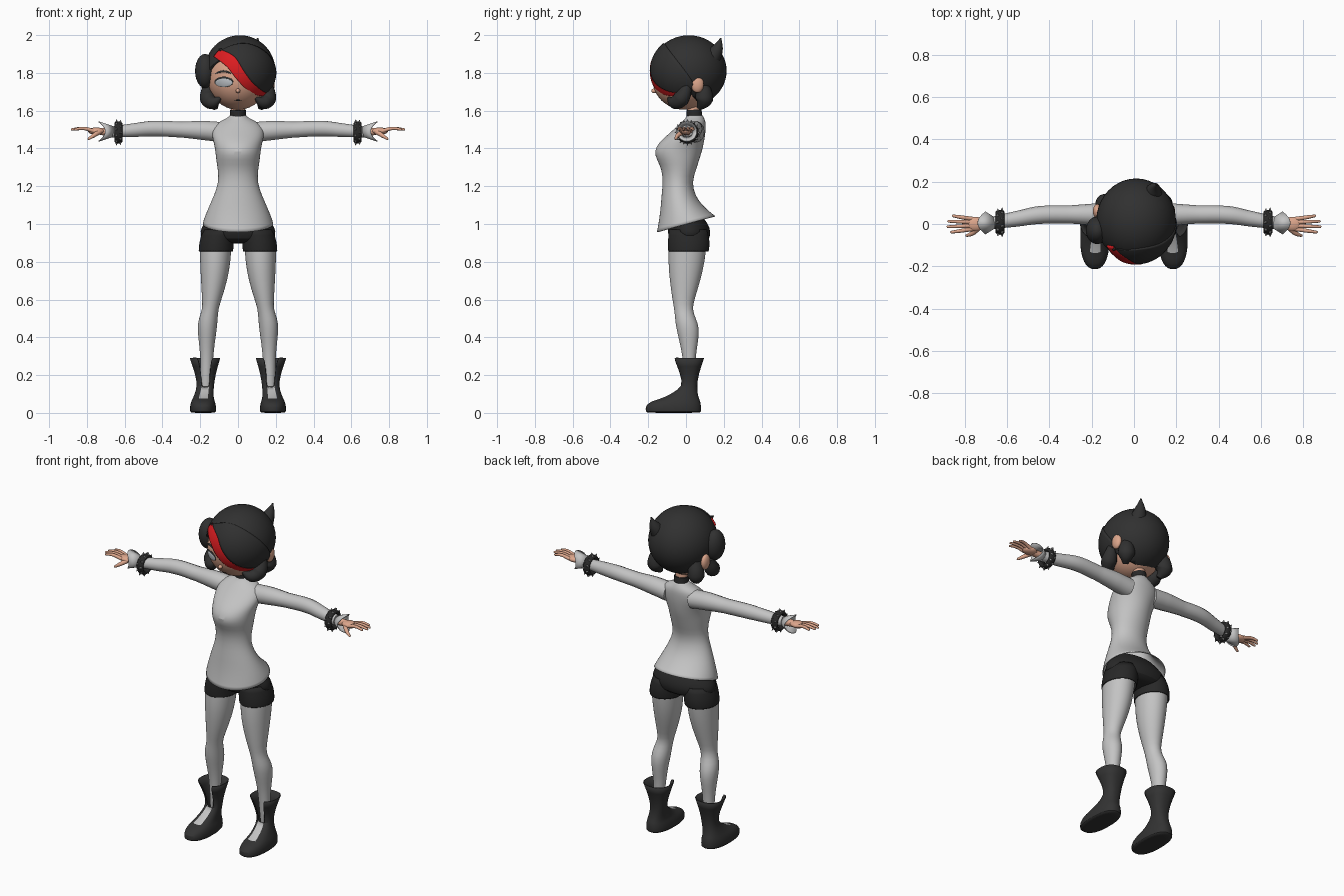
import bpy, bmesh, math
from mathutils import Vector

if "Cube" in bpy.data.objects:
    bpy.data.objects.remove(bpy.data.objects["Cube"])

def material(name, r, g, b):
    m = bpy.data.materials.new(name)
    m.diffuse_color = (r, g, b, 1)
    m.use_nodes = True
    m.node_tree.nodes["Principled BSDF"].inputs["Base Color"].default_value = m.diffuse_color
    return m

HAIR = material("hair charcoal", .03, .03, .03)
SHORT = material("shorts black", .021, .021, .021)
BOOT = material("boot black", .033, .033, .033)
CLOTH = material("light grey cloth", .55, .55, .55)
SKIN = material("skin", .72, .38, .26)
RED = material("red streak", .72, .012, .015)
EYE = material("eye grey", .5, .53, .56)
METAL = material("stud metal", .3, .3, .3)

def make(name, bm, mats, subsurf=0, thick=0):
    me = bpy.data.meshes.new(name)
    bm.to_mesh(me)
    bm.free()
    ob = bpy.data.objects.new(name, me)
    bpy.context.collection.objects.link(ob)
    for m in mats:
        me.materials.append(m)
    if subsurf:
        ob.modifiers.new("smooth", 'SUBSURF').levels = subsurf
        ob.modifiers["smooth"].render_levels = subsurf
    if thick:
        so = ob.modifiers.new("thickness", 'SOLIDIFY')
        so.thickness, so.offset = thick, -1
    return ob

def loft(name, rings, mats, s=1, n=32, p=1, rule=None, cap=False, thick=0):
    """Stacked ovals: (z, centre x, front y, back y, half width, tilt), bottom first."""
    bm = bmesh.new()
    rows = []
    for z, cx, y0, y1, rx, *t in rings:
        row = []
        for k in range(n):
            c, d = math.cos(2 * math.pi * k / n), math.sin(2 * math.pi * k / n)
            c, d = math.copysign(abs(c) ** p, c), math.copysign(abs(d) ** p, d)
            row.append(bm.verts.new((s * cx + rx * c, (y0 + y1) / 2 + (y1 - y0) / 2 * d,
                                     z + (t[0] * d if t else 0))))
        rows.append(row)
    for i in range(len(rows) - 1):
        for k in range(n):
            mi = rule(i, k) if rule else 0
            if mi is None:
                continue
            j = (k + 1) % n
            f = bm.faces.new((rows[i][k], rows[i][j], rows[i + 1][j], rows[i + 1][k]))
            f.material_index = mi
    if cap:
        bm.faces.new(rows[0][::-1])
    return make(name, bm, mats, 1, thick)

def tube(name, pts, mat, s=1):
    """Round tapered tube through (x, y, z, radius) points."""
    cu = bpy.data.curves.new(name, 'CURVE')
    cu.dimensions, cu.bevel_depth, cu.bevel_resolution = '3D', 1, 5
    cu.use_fill_caps, cu.resolution_u = True, 8
    sp = cu.splines.new('BEZIER')
    sp.bezier_points.add(len(pts) - 1)
    for b, (x, y, z, r) in zip(sp.bezier_points, pts):
        b.co, b.radius = (s * x, y, z), r
        b.handle_left_type = b.handle_right_type = 'AUTO'
    cu.materials.append(mat)
    ob = bpy.data.objects.new(name, cu)
    bpy.context.collection.objects.link(ob)

def ball(name, loc, rad, mat, cut=None, thick=0, shape=None):
    bm = bmesh.new()
    bmesh.ops.create_uvsphere(bm, u_segments=40, v_segments=24, radius=1)
    for v in bm.verts:
        q = shape(v.co) if shape else v.co
        v.co = Vector([l + r * c for l, r, c in zip(loc, rad, q)])
    if cut:
        bmesh.ops.bisect_plane(bm, geom=bm.verts[:] + bm.edges[:] + bm.faces[:],
                               plane_co=cut[0], plane_no=cut[1], clear_inner=True)
    return make(name, bm, [mat], 0, thick)

# head: forehead drawn up under the hair
ball("head", (0, -.01, 1.77), (.16, .168, .165), SKIN,
     shape=lambda c: (c.x, c.y, c.z * (1.2 if c.z > 0 else 1)))
ball("nose", (0, -.168, 1.705), (.012, .016, .012), SKIN)
tube("neck", [(0, .045, 1.55, .036), (0, .035, 1.68, .036)], SKIN)
tube("collar", [(0, .045, 1.565, .043), (0, .042, 1.605, .041)], SHORT)

def decal(name, cx, cz, rx, rz, mat, off, bend=0):
    """Thin oval plate lying on the face."""
    def onto(c):
        x, z = cx + rx * c.x, cz + rz * c.z - bend * c.x * c.x
        h = 1 - (x / .16) ** 2 - ((z - 1.77) / (.198 if z > 1.77 else .165)) ** 2
        return x, -.01 - .168 * math.sqrt(max(h, 0)) - off + .003 * c.y, z
    ball(name, (0, 0, 0), (1, 1, 1), mat, shape=onto)

for s in (1, -1):
    decal("eye_outline", s * .075, 1.752, .05, .028, HAIR, 0)
    decal("eye", s * .075, 1.748, .045, .022, EYE, .003)
    decal("eyebrow", s * .078, 1.808, .042, .006, HAIR, .001, .012)
    ball("ear", (s * .174, .06, 1.74), (.02, .034, .045), SKIN)
decal("mouth", 0, 1.655, .022, .003, HAIR, -.001)

# hair: cap, swept fringe, red streak, bun, locks and tuft
C, R = Vector((.01, .015, 1.811)), Vector((.188, .2, .188))
ball("hair_cap", C, R, HAIR, ((0, -.16, 1.9), (0, .24, .21)), .02)

def front(pts):
    return [Vector((x, C.y - R.y * math.sqrt(max(.02, 1 - ((x - C.x) / R.x) ** 2
            - ((z - C.z) / R.z) ** 2)), z)) for x, z in pts]

def sample(pts, t):
    """Catmull-Rom point along a short list."""
    u = t * (len(pts) - 1)
    i = min(int(u), len(pts) - 2)
    f = u - i
    a, b, c, d = [pts[max(0, min(len(pts) - 1, i + k))] for k in (-1, 0, 1, 2)]
    return .5 * (2 * b + (c - a) * f + (2 * a - 5 * b + 4 * c - d) * f * f
                 + (3 * b - a - 3 * c + d) * f ** 3)

def shell(name, low, high, mat, grow, nu=28, nv=12):
    """Patch between two edge lines, pressed onto the hair ellipsoid."""
    bm = bmesh.new()
    g = []
    for i in range(nu + 1):
        a, b = sample(low, i / nu), sample(high, i / nu)
        row = []
        for j in range(nv + 1):
            q = a.lerp(b, j / nv) - C
            q = Vector([e / r for e, r in zip(q, R)]).normalized() * grow
            row.append(bm.verts.new(C + q * R))
        g.append(row)
    for i in range(nu):
        for j in range(nv):
            bm.faces.new((g[i][j], g[i + 1][j], g[i + 1][j + 1], g[i][j + 1]))
    make(name, bm, [mat], 0, .016)

edge = front([(-.095, 1.92), (-.02, 1.885), (.03, 1.81), (.075, 1.75), (.13, 1.705), (.17, 1.69)])
under = front([(-.125, 1.885), (-.06, 1.835), (-.012, 1.775), (.04, 1.72), (.1, 1.685), (.165, 1.68)])
back = [Vector(v) for v in ((-.1, -.13, 1.93), (.03, -.12, 1.96), (.13, -.08, 1.91),
                            (.18, -.01, 1.82), (.185, .03, 1.76), (.185, .04, 1.72))]
shell("hair_fringe", edge, back, HAIR, 1.03)
shell("red_streak", under, edge, RED, 1.035)
ball("hair_bun", (-.174, -.03, 1.81), (.053, .065, .09), HAIR)
tube("hair_tuft", [(.08, .12, 1.86, .06), (.095, .165, 1.925, .032), (.105, .185, 1.985, .003)], HAIR)
for s in (1, -1):
    tube("side_lock", [(.16, .01, 1.74, .025), (.158, -.025, 1.665, .044),
                       (.135, -.06, 1.645, .036), (.085, -.095, 1.675, .003)], HAIR, s)
    tube("back_curl", [(.12, .08, 1.74, .04), (.135, .095, 1.66, .048), (.12, .07, 1.612, .015)], HAIR, s)

# sweater body with tilted hem
loft("sweater", [(1.0, 0, -.155, .155, .188, .043), (1.03, 0, -.147, .125, .18, .035),
                 (1.09, 0, -.135, .082, .155, .015), (1.15, 0, -.13, .05, .128),
                 (1.22, 0, -.122, .03, .102), (1.29, 0, -.128, .055, .107),
                 (1.34, 0, -.155, .07, .116), (1.385, 0, -.17, .085, .12),
                 (1.43, 0, -.145, .095, .128), (1.47, 0, -.1, .102, .14),
                 (1.51, 0, -.055, .105, .135), (1.54, 0, -.025, .105, .105),
                 (1.562, 0, 0, .095, .055), (1.575, 0, .005, .088, .043)], [CLOTH], thick=.005)

# shorts seat
loft("shorts_seat", [(.895, 0, -.05, .09, .12), (.92, 0, -.09, .127, .195), (.96, 0, -.098, .13, .203),
                     (1.0, 0, -.098, .12, .185), (1.06, 0, -.085, .07, .145)], [SHORT], cap=True)

LEG = [(.1, .17, 0, .05, .028), (.2, .167, -.01, .05, .03), (.3, .165, -.018, .05, .034),
       (.38, .165, -.035, .065, .043), (.45, .163, -.052, .071, .052), (.5, .158, -.058, .052, .05),
       (.55, .146, -.062, .032, .042), (.6, .139, -.072, .045, .051), (.7, .126, -.086, .076, .07),
       (.8, .12, -.095, .1, .081), (.9, .118, -.09, .11, .085)]
BOOTS = [(0, .185, -.205, .075, .062), (.004, .185, -.213, .08, .069), (.035, .185, -.217, .081, .07),
         (.06, .185, -.19, .076, .063), (.073, .184, -.14, .07, .057), (.1, .18, -.078, .062, .05),
         (.14, .172, -.022, .058, .044), (.2, .172, -.03, .065, .052), (.29, .175, -.07, .096, .081)]

def boot_rule(i, k):
    # open front on the shaft, light tongue on the instep
    return (None if i > 5 else 1 if i > 3 else 0) if 22 <= k <= 25 else 0

for s in (1, -1):
    loft("shorts_leg", [(.855, .117, -.094, .12, .091), (.86, .117, -.095, .122, .092),
                        (.91, .113, -.097, .128, .092), (.97, .1, -.09, .11, .085)], [SHORT], s, thick=.004)
    loft("leg", LEG, [CLOTH], s)
    loft("boot", BOOTS, [BOOT, CLOTH], s, p=.85, rule=boot_rule, cap=True, thick=.005)

    # sleeve, cuff and hand
    tube("sleeve", [(.08, .045, 1.485, .055), (.18, .045, 1.495, .052), (.3, .045, 1.5, .043),
                    (.45, .042, 1.505, .042), (.55, .025, 1.497, .037), (.67, .005, 1.487, .029)], CLOTH, s)
    bpy.ops.mesh.primitive_cone_add(vertices=32, radius1=.028, radius2=.054, depth=.06,
        end_fill_type='NOTHING', location=(s * .69, .005, 1.49), rotation=(0, s * math.pi / 2, 0))
    cuff = bpy.context.object
    cuff.name = "cuff"
    cuff.data.materials.append(CLOTH)
    for v in cuff.data.vertices:
        if v.co.z > 0:
            v.co.z += .018 * math.cos(2 * math.atan2(v.co.y, v.co.x))
    cuff.modifiers.new("thickness", 'SOLIDIFY').thickness = .004
    tube("wrist", [(.65, .005, 1.488, .022), (.73, .002, 1.49, .02)], SKIN, s)
    ball("palm", (s * .75, 0, 1.492), (.045, .034, .019), SKIN)
    for i, tip in enumerate((.86, .882, .885, .868)):
        y = .024 - .016 * i
        tube("finger", [(.765, y, 1.493, .0105), (.82, y * 1.35, 1.506, .009),
                        (tip - .004, y * 1.6, 1.5, .006), (tip, y * 1.6, 1.499, .002)], SKIN, s)
    tube("thumb", [(.735, -.018, 1.487, .014), (.765, -.045, 1.468, .011),
                   (.792, -.055, 1.45, .006), (.796, -.056, 1.448, .002)], SKIN, s)

    # studded bracelet
    centre = Vector((s * .633, .008, 1.485))
    bpy.ops.mesh.primitive_torus_add(major_segments=32, minor_segments=12, major_radius=.047,
        minor_radius=.012, location=centre, rotation=(0, math.pi / 2, 0))
    band = bpy.context.object
    band.name, band.scale.z = "bracelet", 1.8
    band.data.materials.append(SHORT)
    for i in range(20):
        a = math.pi * i / 10
        d = Vector((0, math.cos(a), math.sin(a)))
        bpy.ops.mesh.primitive_cone_add(vertices=8, radius1=.007, radius2=.001, depth=.014,
            location=centre + d * .062 + Vector((.01 * (-1) ** i, 0, 0)),
            rotation=d.to_track_quat('Z', 'Y').to_euler())
        bpy.context.object.name = "bracelet_stud"
        bpy.context.object.data.materials.append(METAL)

# turn tubes into meshes and smooth everything
bpy.ops.object.select_all(action='DESELECT')
for o in bpy.data.objects:
    if o.type == 'CURVE':
        o.select_set(True)
        bpy.context.view_layer.objects.active = o
bpy.ops.object.convert(target='MESH')
bpy.ops.object.select_all(action='SELECT')
bpy.ops.object.shade_smooth_by_angle(angle=math.radians(45))
